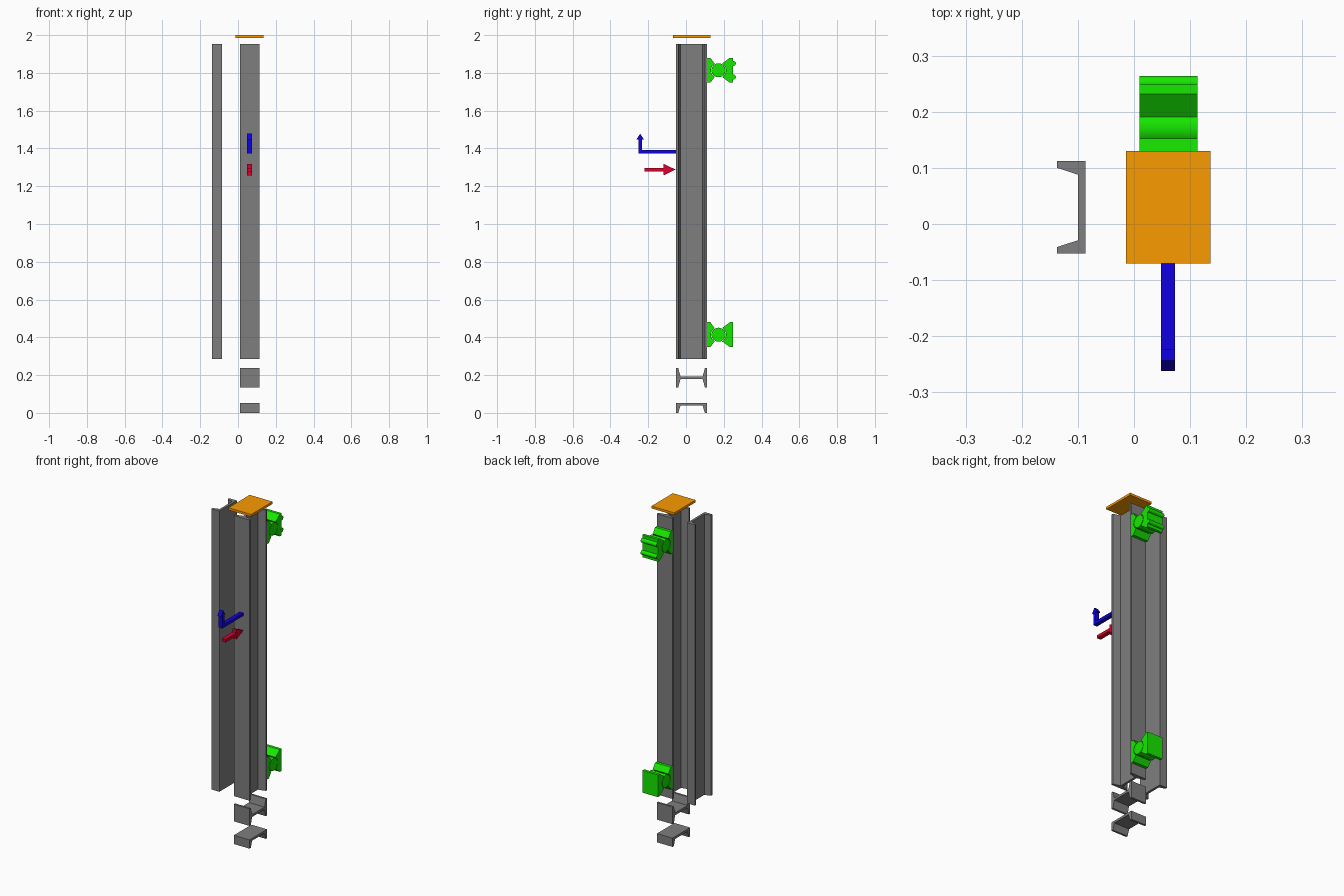
import bpy, bmesh
from math import cos, sin, pi, atan2
from mathutils import Vector

if "Cube" in bpy.data.objects:
    bpy.data.objects.remove(bpy.data.objects["Cube"])


def material(name, rgb):
    m = bpy.data.materials.new(name)
    m.diffuse_color = (*rgb, 1)
    m.use_nodes = True
    m.node_tree.nodes["Principled BSDF"].inputs["Base Color"].default_value = m.diffuse_color
    return m


STEEL = material("dark_grey", (0.21, 0.21, 0.21))
GREEN = material("green", (0.008, 0.8, 0.0))
ORANGE = material("orange", (0.97, 0.325, 0.0))
BLUE = material("blue", (0.005, 0.0, 0.75))
RED = material("red", (0.72, 0.0, 0.025))


def prism(name, profile, axis, lo, hi, mat=STEEL):
    """Extrude a profile: (x, y) along z, or (y, z) along x."""
    bm = bmesh.new()
    place = (lambda a, b, t: (a, b, t)) if axis == "z" else (lambda a, b, t: (t, a, b))
    face = bm.faces.new([bm.verts.new(place(a, b, lo)) for a, b in profile])
    new = bmesh.ops.extrude_face_region(bm, geom=[face])["geom"]
    bmesh.ops.translate(bm, verts=[v for v in new if isinstance(v, bmesh.types.BMVert)],
                        vec=Vector(place(0, 0, hi - lo)))
    bmesh.ops.recalc_face_normals(bm, faces=bm.faces)
    me = bpy.data.meshes.new(name)
    bm.to_mesh(me)
    bm.free()
    ob = bpy.data.objects.new(name, me)
    bpy.context.collection.objects.link(ob)
    me.materials.append(mat)
    return ob


def smooth(ob):
    for p in ob.data.polygons:
        p.use_smooth = len(p.vertices) == 4
    ob.data.set_sharp_from_angle(angle=pi / 7)


def rod(name, y, z, r, lo, hi, mat, n=32):
    pts = [(y + r * cos(2 * pi * i / n), z + r * sin(2 * pi * i / n)) for i in range(n)]
    smooth(prism(name, pts, "x", lo, hi, mat))


# Steel section profiles: u across the section width, v along the flanges
TIP, ROOT, WEB = 0.012, 0.024, 0.014
Y0, Y1 = -0.053, 0.112
X0, X1 = 0.010, 0.113


def channel(v_web, v_tip):
    s = 1 if v_tip > v_web else -1
    inner = v_web + s * WEB
    return [(Y0, v_web), (Y1, v_web), (Y1, v_tip), (Y1 - TIP, v_tip),
            (Y1 - ROOT, inner), (Y0 + ROOT, inner), (Y0 + TIP, v_tip), (Y0, v_tip)]


def i_section(mid, half):
    top = [(Y1, half), (Y1 - TIP, half), (Y1 - ROOT, WEB / 2),
           (Y0 + ROOT, WEB / 2), (Y0 + TIP, half), (Y0, half)]
    return [(u, mid + v) for u, v in top] + [(u, mid - v) for u, v in reversed(top)]


def swap(pts):
    return [(b, a) for a, b in pts]


# Tall members and short section samples
prism("channel_column", swap(channel(-0.086, -0.137)), "z", 0.285, 1.954)
prism("i_column", swap(i_section(0.0615, 0.0515)), "z", 0.285, 1.954)
prism("i_sample", i_section(0.186, 0.051), "x", X0, X1)
prism("channel_sample", channel(0.052, 0.0), "x", X0, X1)

# Cap plate
prism("cap_plate", [(-0.014, -0.07), (0.136, -0.07), (0.136, 0.13), (-0.014, 0.13)],
      "z", 1.986, 2.0, ORANGE)

# Hinged supports: two rockers with round sockets around a pin; upper one has rollers
PIN_Y, PIN_R, SOCKET_R = 0.172, 0.037, 0.040


def rocker_profile(z, back, edge, tip_y, tip_z):
    start, end = atan2(-tip_z, tip_y - PIN_Y), atan2(tip_z, tip_y - PIN_Y)
    if tip_y < PIN_Y:
        start += 2 * pi
    arc = [start + (end - start) * i / 12 for i in range(13)]
    socket = [(PIN_Y + SOCKET_R * cos(a), z + SOCKET_R * sin(a)) for a in arc]
    return ([(back, z - 0.066), (edge, z - 0.066)] + socket
            + [(edge, z + 0.066), (back, z + 0.066)])


for tag, z in (("lower", 0.414), ("upper", 1.814)):
    for side, back, edge, tip_y, tip_z in (("inner", Y1, 0.129, 0.152, 0.0346),
                                           ("outer", 0.249, 0.232, 0.191, 0.0352)):
        smooth(prism(f"{tag}_{side}_rocker", rocker_profile(z, back, edge, tip_y, tip_z),
                     "x", X0, X1, GREEN))
        bpy.data.objects[f"{tag}_{side}_rocker"].data.set_sharp_from_angle(angle=pi / 7)
    rod(f"{tag}_pin", PIN_Y, z, PIN_R, X0, X1, GREEN)
for i, dz in enumerate((-0.036, 0.036)):
    rod(f"roller_{i}", 0.251, 1.814 + dz, 0.013, X0 - 0.0005, X1 + 0.0005, GREEN)

# Load arrows
prism("force_arrow", [(-0.220, 1.279), (-0.118, 1.279), (-0.118, 1.258), (-0.055, 1.288),
                      (-0.118, 1.318), (-0.118, 1.297), (-0.220, 1.297)],
      "x", 0.048, 0.073, RED)
prism("bent_arrow", [(-0.053, 1.374), (-0.053, 1.391), (-0.233, 1.391), (-0.233, 1.448),
                     (-0.223, 1.448), (-0.243, 1.478), (-0.262, 1.448), (-0.252, 1.448),
                     (-0.252, 1.374)], "x", 0.048, 0.073, BLUE)
